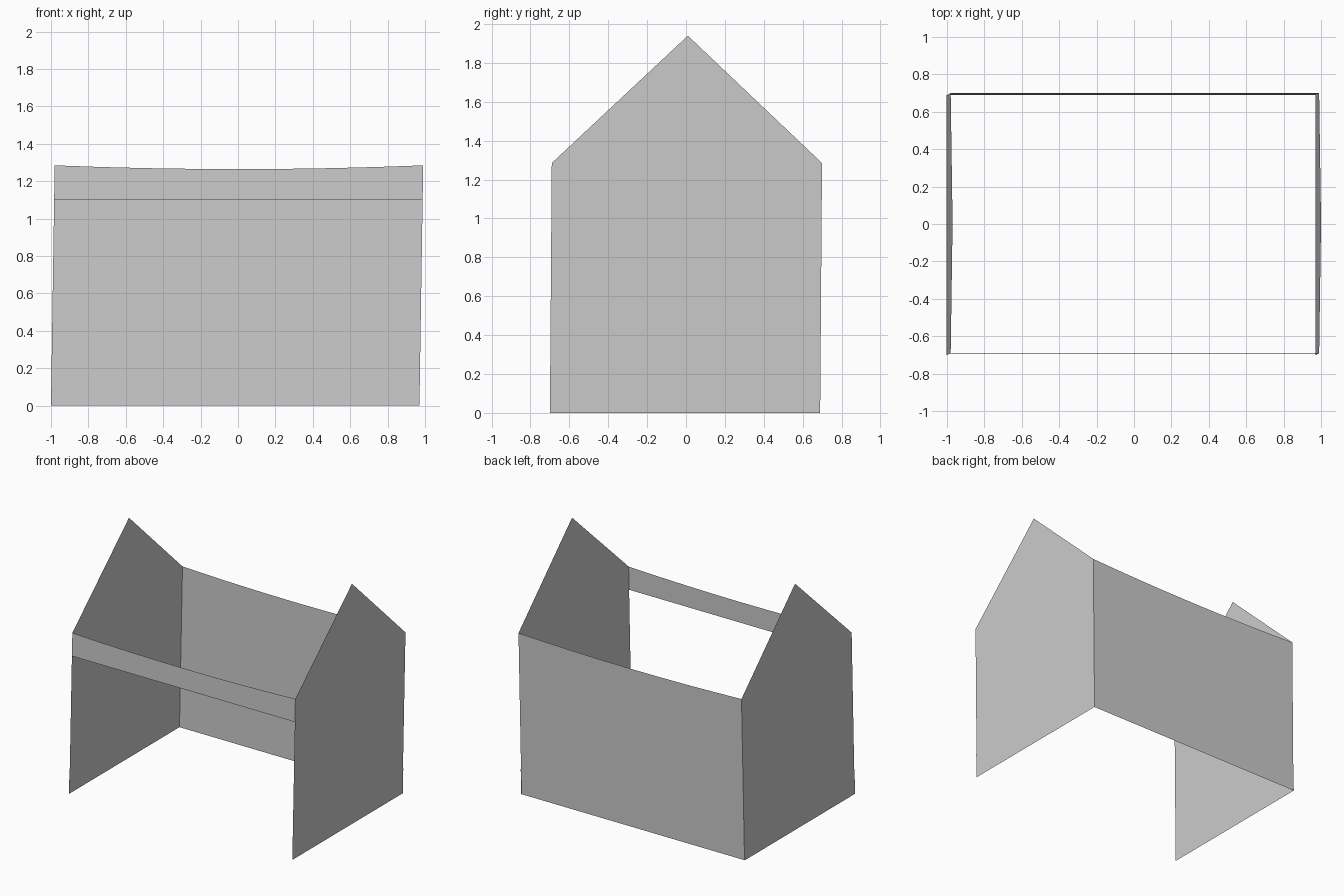
import bpy, bmesh

if "Cube" in bpy.data.objects:
    bpy.data.objects.remove(bpy.data.objects["Cube"])

# One plain grey for the whole shelter
grey = bpy.data.materials.new("plain grey")
grey.diffuse_color = (0.6, 0.6, 0.6, 1)
grey.use_nodes = True
grey.node_tree.nodes["Principled BSDF"].inputs["Base Color"].default_value = grey.diffuse_color

X0, X1, Y0, Y1 = -1.0, 0.97, -0.70, 0.69   # footprint
EAVE, APEX, SAG = 1.285, 1.94, 0.02


def lean(x, y, z):
    """The whole shelter leans slightly to the right and back."""
    return (x + 0.0155 * z, y + 0.0075 * z, z)


def sheet(name, polygons):
    bm = bmesh.new()
    for poly in polygons:
        bm.faces.new([bm.verts.new(lean(*p)) for p in poly])
    bmesh.ops.remove_doubles(bm, verts=bm.verts, dist=1e-5)
    mesh = bpy.data.meshes.new(name)
    bm.to_mesh(mesh)
    bm.free()
    mesh.materials.append(grey)
    obj = bpy.data.objects.new(name, mesh)
    bpy.context.collection.objects.link(obj)
    return obj


def sagging_panel(name, y, bottom, steps=8):
    """Long upright panel whose top edge dips in the middle."""
    top = []
    for i in range(steps + 1):
        t = i / steps
        top.append((X0 + (X1 - X0) * t, y, EAVE - SAG * 4 * t * (1 - t)))
    base = [(X1, y, bottom), (X0, y, bottom)]
    pts = base + top
    if y > 0:
        pts.reverse()
    return sheet(name, [pts])


# Gable end walls, each with a shallow skirting sheet outside
mid = (Y0 + Y1) / 2
for side, x, out in (("left", X0, -1), ("right", X1, 1)):
    wall = [(x, Y0, 0), (x, Y1, 0), (x, Y1, EAVE), (x, mid, APEX), (x, Y0, EAVE)]
    xs = x + out * 0.003
    skirt = [(xs, Y0, 0), (xs, Y1, 0), (xs, Y1, 0.2), (xs, Y0, 0.2)]
    if out < 0:
        wall.reverse()
        skirt.reverse()
    sheet(side + "_gable_wall", [wall])
    sheet(side + "_skirting", [skirt])

# Full back wall and the narrow front fascia
sagging_panel("back_wall", Y1, 0.0)
sagging_panel("front_fascia", Y0, 1.1)
